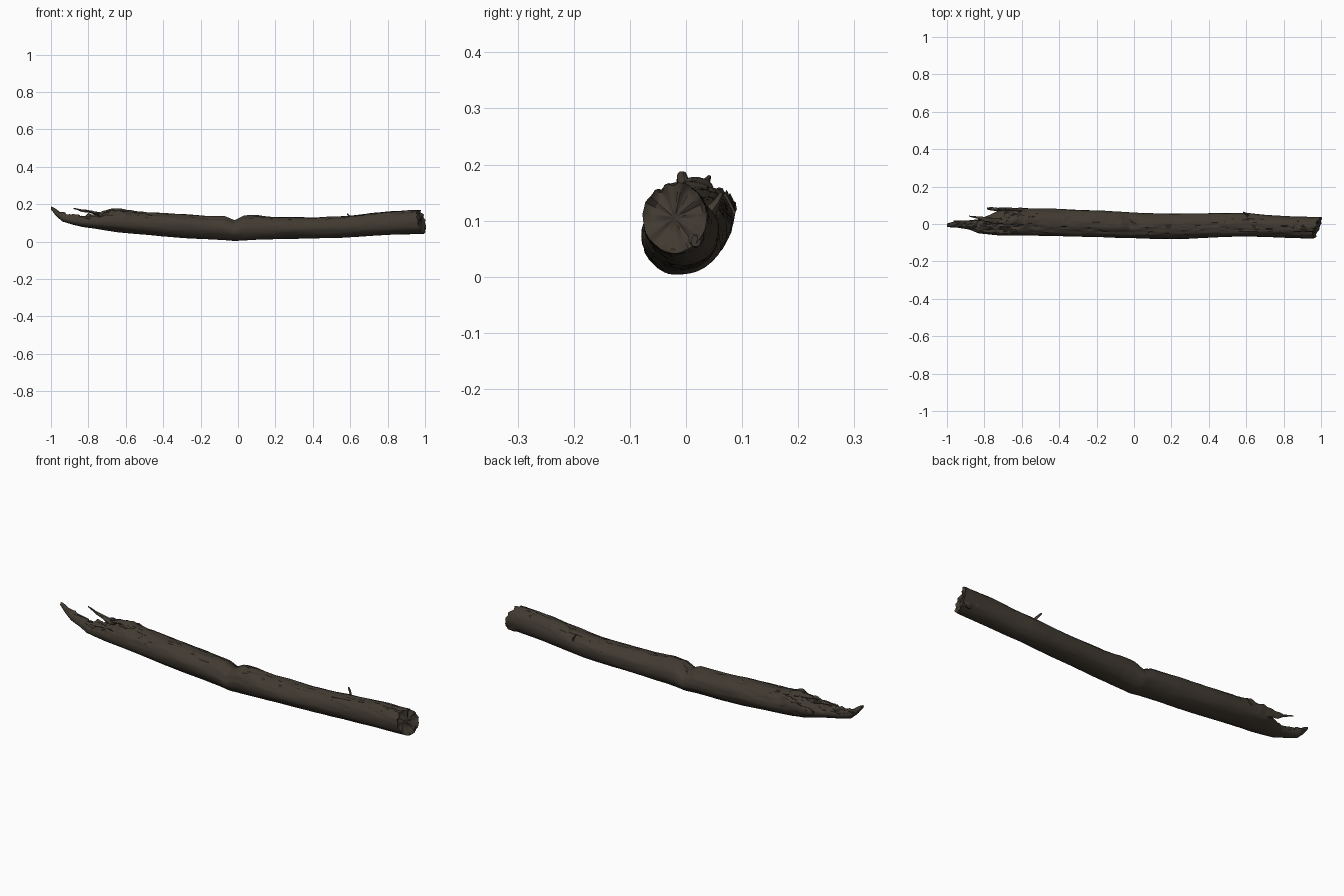
import bpy, bmesh, math, random
from mathutils import Vector, noise

if "Cube" in bpy.data.objects:
    bpy.data.objects.remove(bpy.data.objects["Cube"])

random.seed(4)
bark = bpy.data.materials.new("dark brown bark")
bark.diffuse_color = (0.052, 0.042, 0.031, 1)
bark.use_nodes = True
bark.node_tree.nodes["Principled BSDF"].inputs["Base Color"].default_value = bark.diffuse_color

# Profile stations: x, bottom z, top z, front y, back y
STATIONS = [
    (-1.0, .172, .188, -.016, .002), (-.975, .140, .174, -.018, .010),
    (-.94, .108, .150, -.020, .018), (-.88, .090, .138, -.030, .020),
    (-.83, .078, .136, -.050, .026), (-.77, .070, .140, -.056, .050),
    (-.71, .060, .152, -.062, .080), (-.64, .050, .170, -.064, .086),
    (-.56, .042, .160, -.064, .084), (-.40, .028, .154, -.066, .080),
    (-.20, .014, .141, -.068, .073), (-.07, .008, .134, -.073, .064),
    (-.02, .004, .113, -.076, .060), (.03, .006, .140, -.077, .058),
    (.10, .010, .142, -.080, .056), (.20, .013, .130, -.079, .056),
    (.40, .016, .130, -.074, .058), (.55, .021, .136, -.068, .060),
    (.62, .026, .143, -.067, .058), (.72, .031, .152, -.070, .048),
    (.85, .037, .163, -.076, .041), (1.0, .043, .167, -.077, .037)]


def station(x):
    for a, b in zip(STATIONS, STATIONS[1:]):
        if x <= b[0]:
            t = (x - a[0]) / (b[0] - a[0])
            return [p + (q - p) * t for p, q in zip(a[1:], b[1:])]
    return STATIONS[-1][1:]


def finish(bm, name, angle=40):
    bmesh.ops.recalc_face_normals(bm, faces=bm.faces)
    mesh = bpy.data.meshes.new(name)
    bm.to_mesh(mesh)
    bm.free()
    mesh.materials.append(bark)
    ob = bpy.data.objects.new(name, mesh)
    bpy.context.collection.objects.link(ob)
    bpy.ops.object.select_all(action='DESELECT')
    ob.select_set(True)
    bpy.context.view_layer.objects.active = ob
    bpy.ops.object.shade_smooth_by_angle(angle=math.radians(angle))
    return ob


def bridge(bm, a, b):
    n = len(a)
    for i in range(n):
        bm.faces.new((a[i], a[(i + 1) % n], b[(i + 1) % n], b[i]))


# Main log: lofted rings with streaky bark noise and a torn left end
SIDES, RINGS = 56, 260
bm = bmesh.new()
rings = []
for k in range(RINGS + 1):
    x = -1 + 2 * k / RINGS
    z0, z1, y0, y1 = station(x)
    cy, cz, ry, rz = (y0 + y1) / 2, (z0 + z1) / 2, (y1 - y0) / 2, (z1 - z0) / 2
    torn = min(1, max(0, (-.5 - x) / .15)) * min(1, (x + 1) / .1)
    ring = []
    for i in range(SIDES):
        a = 2 * math.pi * i / SIDES
        c, s = math.cos(a), math.sin(a)
        up = max(0, s)
        # long bark streaks, stronger on the weathered top
        n = noise.noise((x * 4, c * 1.6, s * 1.6)) * .05
        n += noise.noise((x * 9, c * 6, s * 6)) * (.02 + .035 * up)
        crack = abs(noise.noise((x * 3 + 7, c * 3, s * 3)))
        n -= max(0, .07 - crack) * 1.2 * up
        y, z = cy + c * ry * (1 + n), cz + s * rz * (1 + n)
        # torn wood: ragged splinters on the upper surface
        rag = noise.noise((x * 22, y * 45, 3)) + .5 * noise.noise((x * 50, y * 90, 8))
        z += torn * up * rag * .022
        # slanted, chipped right end
        e = max(0, (x - .85) / .15)
        slant = -.02 + .019 * c - .012 * s + .012 * noise.noise((c * 3, s * 3, 5))
        ring.append(bm.verts.new((x + e * slant, y, max(z, .002))))
    rings.append(ring)
for a, b in zip(rings, rings[1:]):
    bridge(bm, a, b)
bm.faces.new(rings[0])
# Broken right face with uneven relief
prev = rings[-1]
mid = sum((v.co for v in prev), Vector()) / SIDES
for f in (.88, .7, .5, .3, .12):
    ring = []
    for v in rings[-1]:
        p = mid.lerp(v.co, f)
        p.x += -.010 * (1 - f) + .014 * noise.noise((p.y * 30, p.z * 30, 2)) - .004
        ring.append(bm.verts.new(p))
    bridge(bm, prev, ring)
    prev = ring
bm.faces.new(prev)
finish(bm, "log")


# Splinters: tapering, slightly rough spikes along a path of (x, y, z, width, height)
def splinter(name, path, sides=9, steps=7):
    bm = bmesh.new()
    prev = None
    for a, b in zip(path, path[1:]):
        for j in range(steps + (b is path[-1])):
            t = j / steps
            x, y, z, w, h = [p + (q - p) * t for p, q in zip(a, b)]
            ring = []
            for i in range(sides):
                g = 2 * math.pi * i / sides
                r = 1 + .5 * noise.noise((x * 30, math.cos(g) * 2 + y * 9, math.sin(g) * 2))
                ring.append(bm.verts.new((x + .3 * w * math.sin(g * 2), y + w * r * math.cos(g),
                                          z + h * r * math.sin(g))))
            if prev:
                bridge(bm, prev, ring)
            else:
                bm.faces.new(ring)
            prev = ring
    bm.faces.new(prev)
    finish(bm, name)


splinter("upright_splinter", [(-.70, .012, .138, .018, .014), (-.79, .022, .160, .012, .007),
                              (-.835, .034, .166, .007, .006), (-.88, .042, .178, .003, .003)])
splinter("back_finger", [(-.60, .068, .115, .016, .035), (-.70, .078, .118, .010, .024),
                         (-.76, .080, .120, .010, .018), (-.785, .084, .126, .006, .008)])
splinter("torn_ridge", [(-.48, .012, .143, .030, .010), (-.58, .016, .156, .030, .012),
                        (-.645, .018, .165, .026, .014), (-.70, .012, .160, .014, .008),
                        (-.73, .010, .158, .004, .004)])
splinter("front_sliver", [(-.66, -.035, .125, .014, .014), (-.78, -.040, .125, .010, .010),
                          (-.84, -.036, .132, .003, .004)])
splinter("tip_sliver", [(-.86, .005, .120, .012, .014), (-.93, .010, .140, .008, .008),
                        (-.965, .016, .150, .002, .003)])

# Broken twig on the back of the log and chips on the right end
splinter("twig_stub", [(.615, .035, .105, .013, .013), (.60, .054, .130, .007, .008),
                       (.585, .062, .146, .004, .004)])
splinter("end_chip", [(.93, .012, .078, .024, .022), (.98, .016, .070, .017, .016),
                      (.998, .018, .064, .009, .010)])
